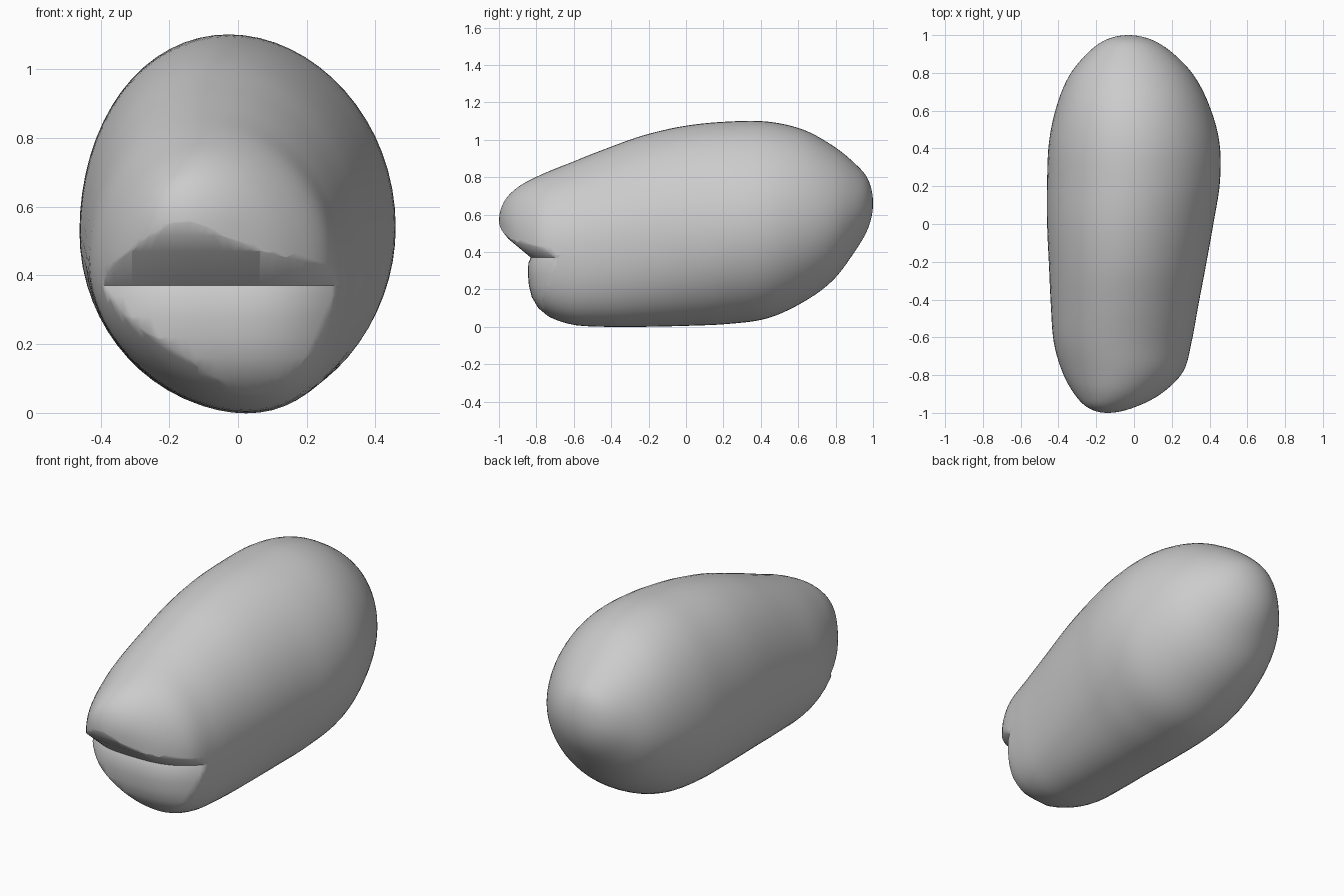
import bpy
import bmesh
from math import sin, cos, pi, radians

default = bpy.data.objects.get("Cube")
if default:
    bpy.data.objects.remove(default, do_unlink=True)

SIDES = 64
STEPS = 5

# Body stations from front to back: right x, left x, bottom z, top z
STATIONS = [
    (-.14, -.14, .56, .56),
    (-.24, -.01, .44, .665),
    (-.315, .14, .23, .745),
    (-.38, .26, .085, .81),
    (-.425, .305, .015, .875),
    (-.44, .34, 0, .95),
    (-.45, .38, 0, 1.025),
    (-.46, .42, .005, 1.075),
    (-.46, .455, .015, 1.097),
    (-.45, .452, .045, 1.097),
    (-.41, .4, .13, 1.055),
    (-.345, .32, .245, .97),
    (-.25, .21, .4, .875),
    (-.15, .095, .53, .785),
    (-.03, -.03, .66, .66),
]


def blend(a, b, c, d, t):
    """Smooth curve through b and c."""
    return b + t / 2 * (c - a + t * (2 * a - 5 * b + 4 * c - d
                                     + t * (3 * (b - c) + d - a)))


def mirrored_end(i):
    """Station i, reflected through the tip when it lies past an end."""
    last = len(STATIONS) - 1
    if 0 <= i <= last:
        return STATIONS[i]
    r, l, b, t = STATIONS[-i if i < 0 else 2 * last - i]
    return l, r, t, b


def section(s):
    """Ring of points at station position s."""
    i = min(int(s), len(STATIONS) - 2)
    four = [mirrored_end(i + k) for k in (-1, 0, 1, 2)]
    right, left, low, high = (blend(*column, s - i) for column in zip(*four))
    angle = pi * s / (len(STATIONS) - 1)
    y = -cos(angle)
    mid, half = (left + right) / 2, (left - right) / 2
    waist = low + (high - low) * .48
    # The underside leans left towards the front, the crown leans right
    keel = max(0, .03 - .12 * y) * sin(angle)
    crown = -.03 * sin(angle)
    ring = []
    for k in range(SIDES):
        a = 2 * pi * k / SIDES
        up = sin(a)
        reach, lean = (high - waist, crown) if up > 0 else (waist - low, keel)
        ring.append((mid + half * cos(a) + lean * up ** 2, y, waist + reach * up))
    return ring


def loft(name, rings, start, end):
    """Closed skin over rings, ending in a point or, for None, a flat cap."""
    bm = bmesh.new()
    rows = [[bm.verts.new(p) for p in ring] for ring in rings]
    count = len(rows[0])
    for a, b in zip(rows, rows[1:]):
        for k in range(count):
            j = (k + 1) % count
            bm.faces.new((a[k], a[j], b[j], b[k]))
    for row, tip in ((rows[0], start), (rows[-1], end)):
        if tip is None:
            bm.faces.new(row)
            continue
        pole = bm.verts.new(tip)
        for k in range(count):
            bm.faces.new((row[k], row[(k + 1) % count], pole))
    bmesh.ops.recalc_face_normals(bm, faces=bm.faces)
    mesh = bpy.data.meshes.new(name)
    bm.to_mesh(mesh)
    bm.free()
    obj = bpy.data.objects.new(name, mesh)
    bpy.context.collection.objects.link(obj)
    return obj


# Rounded body lofted through the stations
total = (len(STATIONS) - 1) * STEPS
nose, tail = STATIONS[0], STATIONS[-1]
body = loft("body", [section(n / STEPS) for n in range(1, total)],
            (nose[0], -1, nose[2]), (tail[0], 1, tail[2]))

# Curved wedge that cuts the mouth and rounds the lower lip
profile = [(-.83, .37), (-.843, .34), (-.845, .28), (-.84, .22), (-.825, .16),
           (-.79, .1), (-.73, .05), (-.66, .01), (-.6, -.2), (-1.4, -.2),
           (-1.4, .8), (-1.02, .6), (-.985, .515), (-.95, .47)]
slices = []
for n in range(41):
    u = n / 20 * 1.6 - 1.6
    back = .11 * abs(u) ** 3
    slices.append([(.33 * u - .07, y + back, z) for y, z in profile])
cutter = loft("mouth_cutter", slices, None, None)
cutter.hide_render = True

cut = body.modifiers.new("mouth", "BOOLEAN")
cut.operation = "DIFFERENCE"
cut.solver = "EXACT"
cut.object = cutter
bpy.context.view_layer.objects.active = body
body.select_set(True)
bpy.ops.object.modifier_apply(modifier=cut.name)
bpy.data.objects.remove(cutter, do_unlink=True)

# Soft surface with a sharp mouth crease
bpy.ops.object.shade_smooth_by_angle(angle=radians(50))
